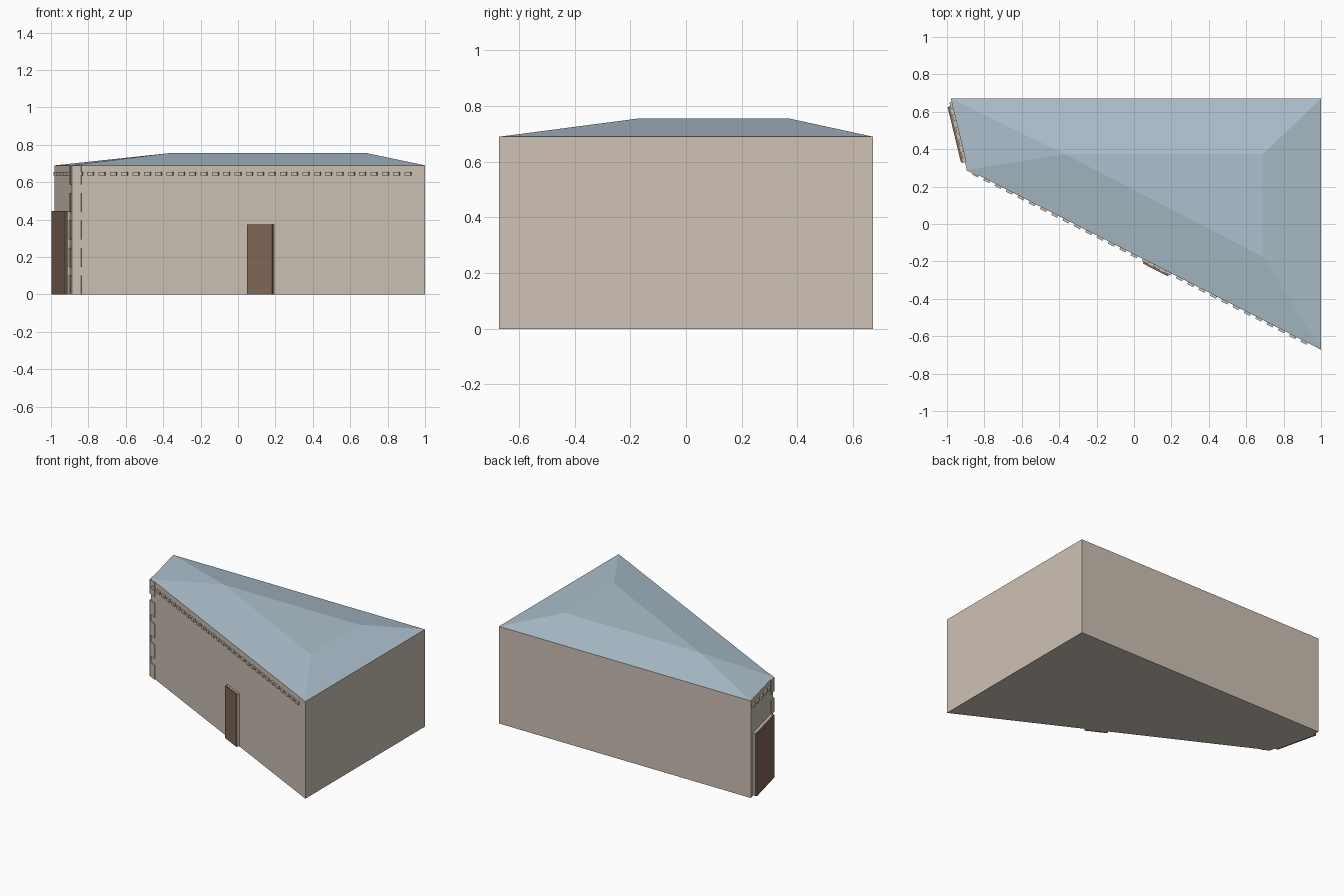
import bpy, bmesh, math
from mathutils import Vector, Matrix

if "Cube" in bpy.data.objects:
    bpy.data.objects.remove(bpy.data.objects["Cube"])


def material(name, rgb):
    m = bpy.data.materials.new(name)
    m.diffuse_color = (*rgb, 1)
    m.use_nodes = True
    m.node_tree.nodes["Principled BSDF"].inputs["Base Color"].default_value = m.diffuse_color
    return m


STONE = material("stone", (0.62, 0.54, 0.46))
ROOF = material("roof_blue", (0.42, 0.53, 0.61))
WOOD = material("wood", (0.22, 0.14, 0.10))

# Footprint corners, counter-clockwise
A, D, C, B = (Vector(p) for p in ((-0.98, 0.672), (-0.888, 0.29), (1, -0.672), (1, 0.672)))
CORNERS = [A, D, C, B]
EAVE, TOP = 0.69, 0.755


def finish(name, bm, mat):
    bmesh.ops.recalc_face_normals(bm, faces=bm.faces)
    me = bpy.data.meshes.new(name)
    bm.to_mesh(me)
    bm.free()
    me.materials.append(mat)
    ob = bpy.data.objects.new(name, me)
    bpy.context.collection.objects.link(ob)
    return ob


def wall_box(bm, p, q, start, end, z0, z1, out0, out1):
    """Box on wall p-q, from start to end along it, from out0 to out1 outward."""
    d = (q - p).normalized()
    size = (end - start, out1 - out0, z1 - z0)
    n = Vector((d.y, -d.x))
    mid = p + d * (start + end) / 2 + n * (out0 + out1) / 2
    mat = (Matrix.Translation((mid.x, mid.y, (z0 + z1) / 2))
           @ Matrix.Rotation(math.atan2(d.y, d.x), 4, 'Z')
           @ Matrix.Diagonal((*size, 1)))
    bmesh.ops.create_cube(bm, size=1, matrix=mat)


# Walls: open-topped prism with a floor
bm = bmesh.new()
low = [bm.verts.new((c.x, c.y, 0)) for c in CORNERS]
high = [bm.verts.new((c.x, c.y, EAVE)) for c in CORNERS]
for i in range(4):
    j = (i + 1) % 4
    bm.faces.new((low[i], low[j], high[j], high[i]))
bm.faces.new(low)
bm.faces.new(high)
finish("walls", bm, STONE)

# Hipped roof with a flat triangular top
bm = bmesh.new()
a, d, c, b = [bm.verts.new((v.x, v.y, EAVE)) for v in CORNERS]
west, south, north = [bm.verts.new((x, y, TOP)) for x, y in
                      ((-0.37, 0.373), (0.69, -0.175), (0.69, 0.373))]
for f in ((a, d, west), (d, c, south, west), (c, b, north, south),
          (b, a, west, north), (west, south, north), (a, b, c, d)):
    bm.faces.new(f)
finish("roof", bm, ROOF)

front_len, left_len = (C - D).length, (D - A).length

# Row of small cornice blocks under the eave on front and left walls
bm = bmesh.new()
for p, q, length, first in ((D, C, front_len, 0.03), (A, D, left_len, 0.02)):
    s = first
    while s + 0.036 < length - 0.07 * (p == D):
        wall_box(bm, p, q, s, s + 0.036, 0.635, 0.655, -0.005, 0.012)
        s += 0.068
finish("cornice_blocks", bm, STONE)

# Corner stones wrapping the front left corner
bm = bmesh.new()
for i in range(5):
    z = i * 0.147
    wall_box(bm, D, C, -0.006, 0.058, z, z + 0.1, -0.005, 0.006)
    wall_box(bm, A, D, left_len - 0.045, left_len + 0.006, z, z + 0.1, -0.005, 0.006)
finish("corner_stones", bm, STONE)

# Front door with frame behind it
bm = bmesh.new()
s0 = (0.055 - D.x) / (C.x - D.x) * front_len
wall_box(bm, D, C, s0, s0 + 0.155, 0, 0.375, -0.005, 0.012)
finish("front_door_frame", bm, STONE)
bm = bmesh.new()
wall_box(bm, D, C, s0 + 0.002, s0 + 0.153, 0, 0.373, 0.01, 0.022)
finish("front_door", bm, WOOD)

# Large left door with frame behind it
bm = bmesh.new()
wall_box(bm, A, D, 0.04, 0.35, 0, 0.445, -0.005, 0.015)
finish("left_door_frame", bm, STONE)
bm = bmesh.new()
wall_box(bm, A, D, 0.042, 0.348, 0, 0.445, 0.013, 0.027)
finish("left_door", bm, WOOD)
